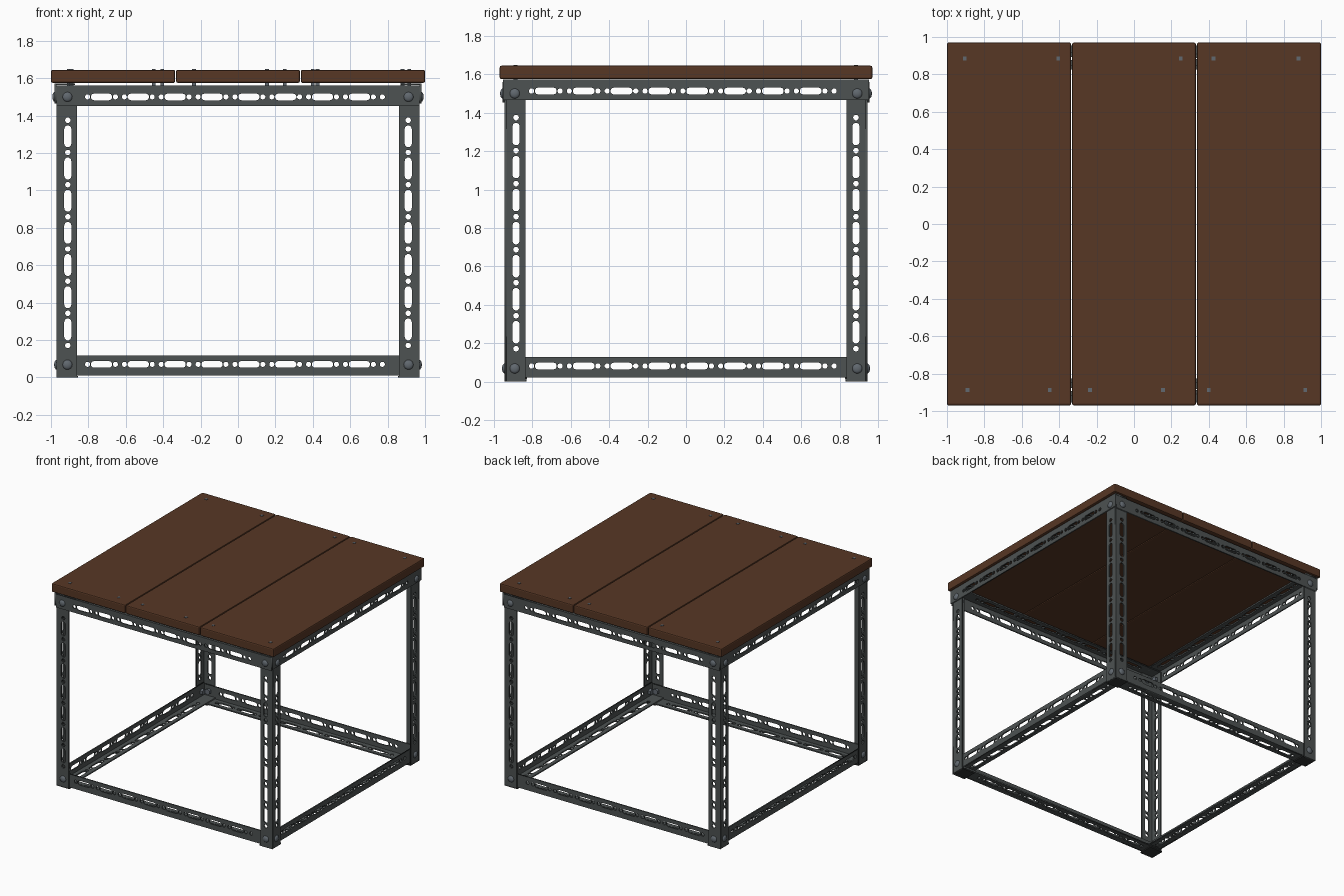
import bpy, bmesh, math
from mathutils import Vector, Matrix

cube = bpy.data.objects.get("Cube")
if cube:
    bpy.data.objects.remove(cube, do_unlink=True)


def material(name, rgb, metallic=0.0):
    m = bpy.data.materials.new(name)
    m.use_nodes = True
    m.diffuse_color = (*rgb, 1)
    node = m.node_tree.nodes["Principled BSDF"]
    node.inputs["Base Color"].default_value = (*rgb, 1)
    node.inputs["Roughness"].default_value = 0.6
    return m


WOOD = material("brown wood", (0.095, 0.038, 0.018))
STEEL = material("dark steel", (0.075, 0.085, 0.085))
BOLT = material("bolt steel", (0.12, 0.14, 0.16))
FOOT = material("foot black", (0.03, 0.033, 0.033))

WIDTH, THICK, SLOT_LINE = 0.108, 0.01, 0.06


def add_object(name, bm, mat):
    bmesh.ops.recalc_face_normals(bm, faces=bm.faces)
    me = bpy.data.meshes.new(name)
    bm.to_mesh(me)
    bm.free()
    me.materials.append(mat)
    ob = bpy.data.objects.new(name, me)
    bpy.context.collection.objects.link(ob)
    return ob


def box(name, lo, hi, mat, bevel=0):
    lo, hi = Vector(lo), Vector(hi)
    bm = bmesh.new()
    bmesh.ops.create_cube(bm, size=1)
    for v in bm.verts:
        v.co = (lo + hi) / 2 + v.co * (hi - lo)
    if bevel:
        bmesh.ops.bevel(bm, geom=bm.edges[:], offset=bevel, segments=2,
                        profile=0.5, affect='EDGES')
    return add_object(name, bm, mat)


def capsule(cx, cy, length, width, steps=5):
    """Outline of a rounded slot; equal length and width gives a circle."""
    r, half = width / 2, (length - width) / 2
    pts = []
    for side in (1, -1):
        for i in range(steps + 1):
            a = math.pi * (i / steps - 0.5)
            pts.append((cx + side * (half + r * math.cos(a)),
                        cy + side * r * math.sin(a)))
    return pts


def strip_mesh(length, y0, holes):
    """Flat perforated bar along x, made by filling an outline with holes."""
    cu = bpy.data.curves.new("strip", 'CURVE')
    cu.dimensions, cu.fill_mode, cu.extrude = '2D', 'BOTH', THICK / 2
    outline = [(0, y0), (length, y0), (length, WIDTH), (0, WIDTH)]
    for pts in [outline] + holes:
        sp = cu.splines.new('POLY')
        sp.points.add(len(pts) - 1)
        for p, (x, y) in zip(sp.points, pts):
            p.co = (x, y, 0, 1)
        sp.use_cyclic_u = True
    ob = bpy.data.objects.new("strip", cu)
    bpy.context.collection.objects.link(ob)
    dg = bpy.context.evaluated_depsgraph_get()
    me = bpy.data.meshes.new_from_object(ob.evaluated_get(dg))
    bpy.data.objects.remove(ob, do_unlink=True)
    bpy.data.curves.remove(cu)
    return me


def angle_bar(name, origin, along, a, b, length, holes):
    """L-section bar: two perforated flanges meeting at the origin corner."""
    origin, along, a, b = map(Vector, (origin, along, a, b))
    bm = bmesh.new()
    for u, w, y0 in ((a, b, 0), (b, a, THICK)):
        me = strip_mesh(length, y0, holes)
        for v in me.vertices:
            x, y, z = v.co
            v.co = origin + along * x + u * y + w * (z + THICK / 2)
        bm.from_mesh(me)
        bpy.data.meshes.remove(me)
    bmesh.ops.remove_doubles(bm, verts=bm.verts, dist=0.00005)
    return add_object(name, bm, STEEL)


def rail_holes(half):
    """Long slots with a pair of small holes between them."""
    holes, pitch = [], 0.197
    for k in range(-6, 7):
        c = 0.058 + k * pitch
        items = ((c, 0.115, 0.036), (c + pitch / 2 - 0.024, 0.028, 0.028),
                 (c + pitch / 2 + 0.024, 0.028, 0.028))
        holes += [capsule(x + half, SLOT_LINE, l, w) for x, l, w in items
                  if abs(x) + l / 2 < 0.86]
    return holes


def leg_holes():
    """Long slots with one round hole between them."""
    holes = []
    for k in range(7):
        z = 1.289 - k * 0.172
        holes.append(capsule(z, SLOT_LINE, 0.118, 0.038))
        holes.append(capsule(z + 0.086, SLOT_LINE, 0.03, 0.03))
    holes.append(capsule(0.171, SLOT_LINE, 0.03, 0.03))
    return holes


def bolt(name, pos, axis, inward):
    """Domed head outside, hexagonal nut inside."""
    bm = bmesh.new()
    bmesh.ops.create_uvsphere(bm, u_segments=16, v_segments=8, radius=0.026,
                              matrix=Matrix.Diagonal((1, 1, 0.5, 1)))
    bmesh.ops.create_cone(bm, cap_ends=True, segments=6, radius1=0.024,
                          radius2=0.024, depth=0.02,
                          matrix=Matrix.Translation((0, 0, -inward)))
    rot = Vector(axis).to_track_quat('Z', 'Y').to_matrix().to_4x4()
    bm.transform(Matrix.Translation(pos) @ rot)
    return add_object(name, bm, BOLT)


# Tabletop planks
for label, x0, x1 in (("right", -1, -0.336), ("middle", -0.331, 0.331),
                      ("left", 0.336, 1)):
    box(label + "_plank", (x0, -0.97, 1.575), (x1, 0.97, 1.645), WOOD, 0.009)

# Legs, feet and corner bolts
for sx, xn in ((-1, "right"), (1, "left")):
    for sy, yn in ((-1, "front"), (1, "back")):
        tag = yn + "_" + xn
        angle_bar(tag + "_leg", (sx * 0.97, sy * 0.945, 0), (0, 0, 1),
                  (-sx, 0, 0), (0, -sy, 0), 1.548, leg_holes())
        xs, ys = sorted((sx * 0.97, sx * 0.855)), sorted((sy * 0.945, sy * 0.83))
        box(tag + "_foot", (xs[0], ys[0], 0), (xs[1], ys[1], 0.009), FOOT)
        for level, z, out in (("top", 1.5, 0.01), ("bottom", 0.068, 0)):
            bolt(f"{tag}_{level}_end_bolt", (sx * 0.912, sy * (0.945 + out), z),
                 (0, sy, 0), 0.03)
            bolt(f"{tag}_{level}_side_bolt", (sx * (0.97 + out), sy * 0.892, z),
                 (sx, 0, 0), 0.03)

# Rails across the front and back
for s, n in ((-1, "front"), (1, "back")):
    angle_bar(n + "_top_rail", (-0.97, s * 0.955, 1.56), (1, 0, 0),
              (0, 0, -1), (0, -s, 0), 1.94, rail_holes(0.97))
    angle_bar(n + "_bottom_rail", (-0.95, s * 0.935, 0.01), (1, 0, 0),
              (0, 0, 1), (0, -s, 0), 1.9, rail_holes(0.95))

# Rails along the two sides
for s, n in ((-1, "right"), (1, "left")):
    angle_bar(n + "_top_rail", (s * 0.98, -0.954, 1.573), (0, 1, 0),
              (0, 0, -1), (-s, 0, 0), 1.908, rail_holes(0.954))
    angle_bar(n + "_bottom_rail", (s * 0.96, -0.925, 0.021), (0, 1, 0),
              (0, 0, 1), (-s, 0, 0), 1.85, rail_holes(0.925))

# Screw tips showing through the planks
tips = {0.885: (-0.905, -0.405, 0.25, 0.425, 0.88),
        -0.888: (-0.89, -0.45, -0.235, 0.155, 0.4, 0.915)}
for y, xs in tips.items():
    for x in xs:
        box("plank_screw", (x - 0.01, y - 0.01, 1.55),
            (x + 0.01, y + 0.01, 1.648), BOLT)

# Smooth the rounded bolt heads, keeping nut edges sharp
bpy.ops.object.select_all(action='DESELECT')
for ob in bpy.context.scene.objects:
    if ob.name.split(".")[0].endswith("_bolt"):
        ob.select_set(True)
        bpy.context.view_layer.objects.active = ob
bpy.ops.object.shade_smooth_by_angle(angle=math.radians(40))
